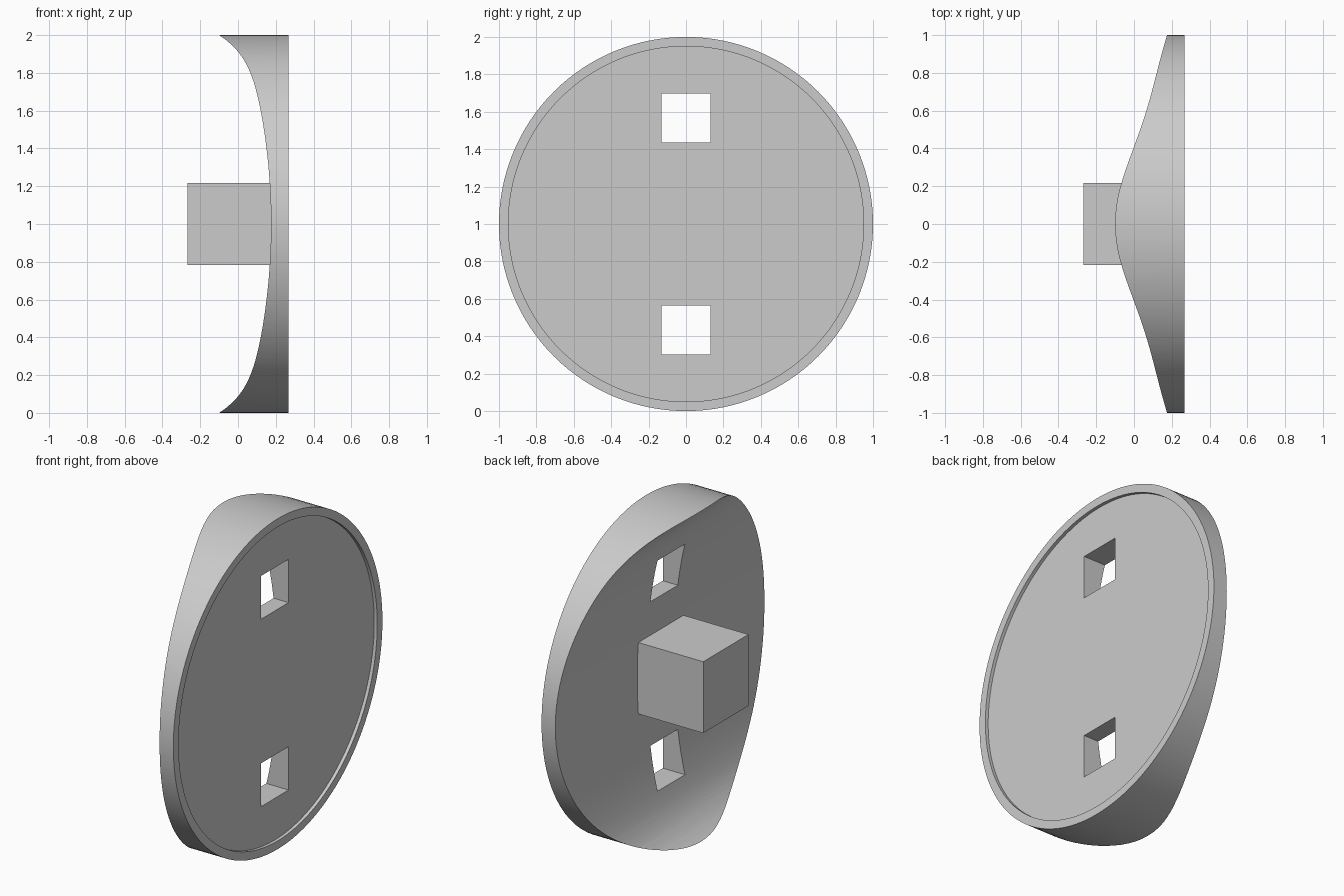
import bpy, bmesh, math
from mathutils import Matrix

cube = bpy.data.objects.get("Cube")
if cube:
    bpy.data.objects.remove(cube, do_unlink=True)

FACE_X = 0.267      # flat round face
MID_Z = 1.0

grey = bpy.data.materials.new("light_grey")
grey.use_nodes = True
colour = (0.6, 0.6, 0.6, 1)
grey.diffuse_color = colour
grey.node_tree.nodes["Principled BSDF"].inputs["Base Color"].default_value = colour


def add_object(name, bm):
    bmesh.ops.recalc_face_normals(bm, faces=bm.faces)
    mesh = bpy.data.meshes.new(name)
    bm.to_mesh(mesh)
    bm.free()
    mesh.materials.append(grey)
    obj = bpy.data.objects.new(name, mesh)
    bpy.context.collection.objects.link(obj)
    return obj


def disc(name, radius, x0, x1):
    """Cylinder lying along x."""
    bm = bmesh.new()
    place = Matrix.Translation(((x0 + x1) / 2, 0, MID_Z)) @ Matrix.Rotation(math.pi / 2, 4, "Y")
    bmesh.ops.create_cone(bm, cap_ends=True, segments=128, radius1=radius,
                          radius2=radius, depth=x1 - x0, matrix=place)
    return add_object(name, bm)


def box(name, x0, x1, half, z):
    """Square bar lying along x."""
    bm = bmesh.new()
    place = Matrix.Translation(((x0 + x1) / 2, 0, z)) @ Matrix.Diagonal((x1 - x0, 2 * half, 2 * half, 1))
    bmesh.ops.create_cube(bm, size=1, matrix=place)
    return add_object(name, bm)


def saddle(name):
    """Solid whose left side is the curved back, swept along y."""
    bm = bmesh.new()
    steps = 84
    points = [(0.5, MID_Z + 1.05), (0.5, MID_Z - 1.05)]
    for i in range(steps + 1):
        d = -1.05 + 2.1 * i / steps
        points.append((0.175 - 0.15 * d ** 2 - 0.125 * d ** 10, MID_Z + d))
    face = bm.faces.new([bm.verts.new((x, -1.2, z)) for x, z in points])
    swept = bmesh.ops.extrude_face_region(bm, geom=[face])["geom"]
    bmesh.ops.translate(bm, vec=(0, 2.4, 0),
                        verts=[v for v in swept if isinstance(v, bmesh.types.BMVert)])
    return add_object(name, bm)


def apply_boolean(target, cutter, operation):
    mod = target.modifiers.new("cut", "BOOLEAN")
    mod.operation, mod.solver, mod.object = operation, "EXACT", cutter
    bpy.context.view_layer.update()
    graph = bpy.context.evaluated_depsgraph_get()
    mesh = bpy.data.meshes.new_from_object(target.evaluated_get(graph))
    target.modifiers.clear()
    target.data = mesh
    bpy.data.objects.remove(cutter, do_unlink=True)


# Round body with curved back
body = disc("round_body", 1.0, -0.4, FACE_X)
apply_boolean(body, saddle("back_curve"), "INTERSECT")

# Shallow recess inside the face rim
apply_boolean(body, disc("recess", 0.95, FACE_X - 0.02, 0.5), "DIFFERENCE")

# Two square through holes
for side in (-1, 1):
    apply_boolean(body, box("hole", -0.6, 0.6, 0.131, MID_Z + side * 0.567), "DIFFERENCE")

bpy.ops.object.select_all(action="DESELECT")
body.select_set(True)
bpy.context.view_layer.objects.active = body
bpy.ops.object.shade_smooth_by_angle(angle=math.radians(30))

# Square mounting block on the back
box("mounting_block", -FACE_X, 0.2, 0.216, MID_Z)
